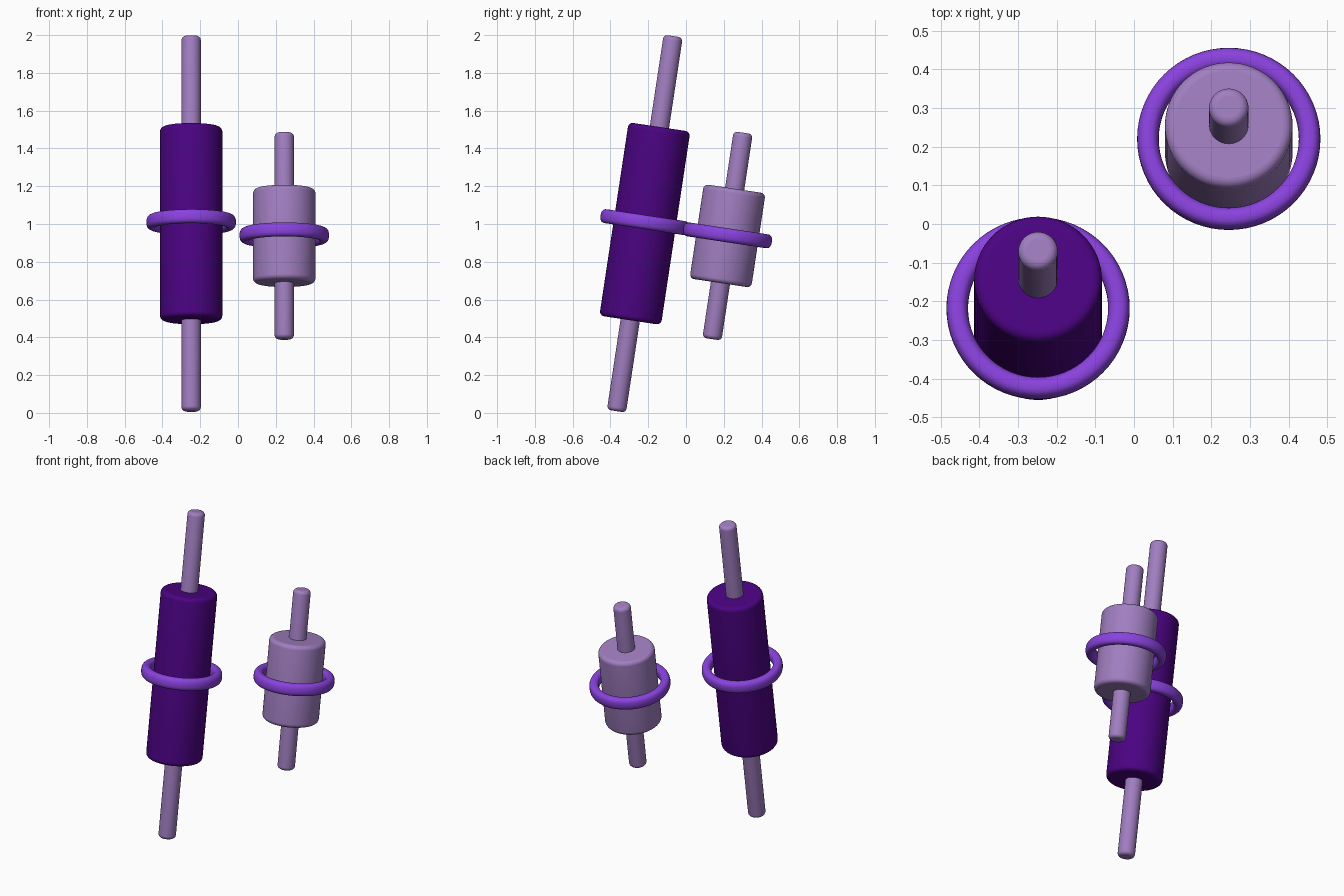
import bpy, bmesh, math

if "Cube" in bpy.data.objects:
    bpy.data.objects.remove(bpy.data.objects["Cube"])

TILT = math.radians(8.6)
SEG = 64


def srgb(r, g, b):
    lin = lambda c: c / 12.92 if c <= 0.04045 else ((c + 0.055) / 1.055) ** 2.4
    return tuple(lin(c / 255) for c in (r, g, b)) + (1.0,)


def material(name, rgb):
    m = bpy.data.materials.new(name)
    m.diffuse_color = srgb(*rgb)
    m.use_nodes = True
    m.node_tree.nodes["Principled BSDF"].inputs["Base Color"].default_value = m.diffuse_color
    return m


INDIGO = material("deep indigo", (75, 3, 130))
LILAC = material("soft lilac", (160, 126, 192))
VIOLET = material("bright violet", (138, 66, 222))


def lathe(name, profile, closed, centre, mat):
    """Revolve an (r, z) profile about the tilted axis through centre."""
    bm = bmesh.new()
    n = len(profile)
    rings = []
    for s in range(SEG):
        a = 2 * math.pi * s / SEG
        rings.append([bm.verts.new((r * math.cos(a), r * math.sin(a), z)) for r, z in profile])
    for s in range(SEG):
        p, q = rings[s], rings[(s + 1) % SEG]
        for i in range(n if closed else n - 1):
            j = (i + 1) % n
            bm.faces.new((p[i], q[i], q[j], p[j]))
    if not closed:
        bm.faces.new([r[0] for r in rings])
        bm.faces.new([r[-1] for r in rings])
    bmesh.ops.recalc_face_normals(bm, faces=bm.faces)
    for f in bm.faces:
        f.smooth = len(f.verts) == 4
    me = bpy.data.meshes.new(name)
    bm.to_mesh(me)
    bm.free()
    me.materials.append(mat)
    ob = bpy.data.objects.new(name, me)
    bpy.context.collection.objects.link(ob)
    ob.location = centre
    ob.rotation_euler = (-TILT, 0, 0)
    return ob


def rounded_cylinder(name, radius, length, bevel, centre, mat):
    h = length / 2
    arc = [(radius - bevel + bevel * math.sin(k * math.pi / 12),
            h - bevel + bevel * math.cos(k * math.pi / 12)) for k in range(7)]
    profile = arc + [(r, -z) for r, z in reversed(arc)]
    lathe(name, profile, False, centre, mat)


def ring(name, radius, half_w, half_h, centre, mat):
    # slightly squared oval section
    e = 2 / 2.5
    profile = []
    for k in range(24):
        a = 2 * math.pi * k / 24
        c, s = math.cos(a), math.sin(a)
        profile.append((radius + half_w * math.copysign(abs(c) ** e, c),
                        half_h * math.copysign(abs(s) ** e, s)))
    lathe(name, profile, True, centre, mat)


# side, centre, body length, rod length, body colour, ring height
for side, (x, y, z), body, rod, mat, ring_z in (
        ("left", (-0.248, -0.218, 1.002), 1.035, 2.008, INDIGO, 1.01),
        ("right", (0.245, 0.22, 0.937), 0.505, 1.105, LILAC, 0.94)):
    rounded_cylinder(side + "_body", 0.165, body, 0.025, (x, y, z), mat)
    rounded_cylinder(side + "_rod", 0.051, rod, 0.022, (x, y, z), LILAC)
    ring(side + "_ring", 0.209, 0.028, 0.037, (x, y, ring_z), VIOLET)
